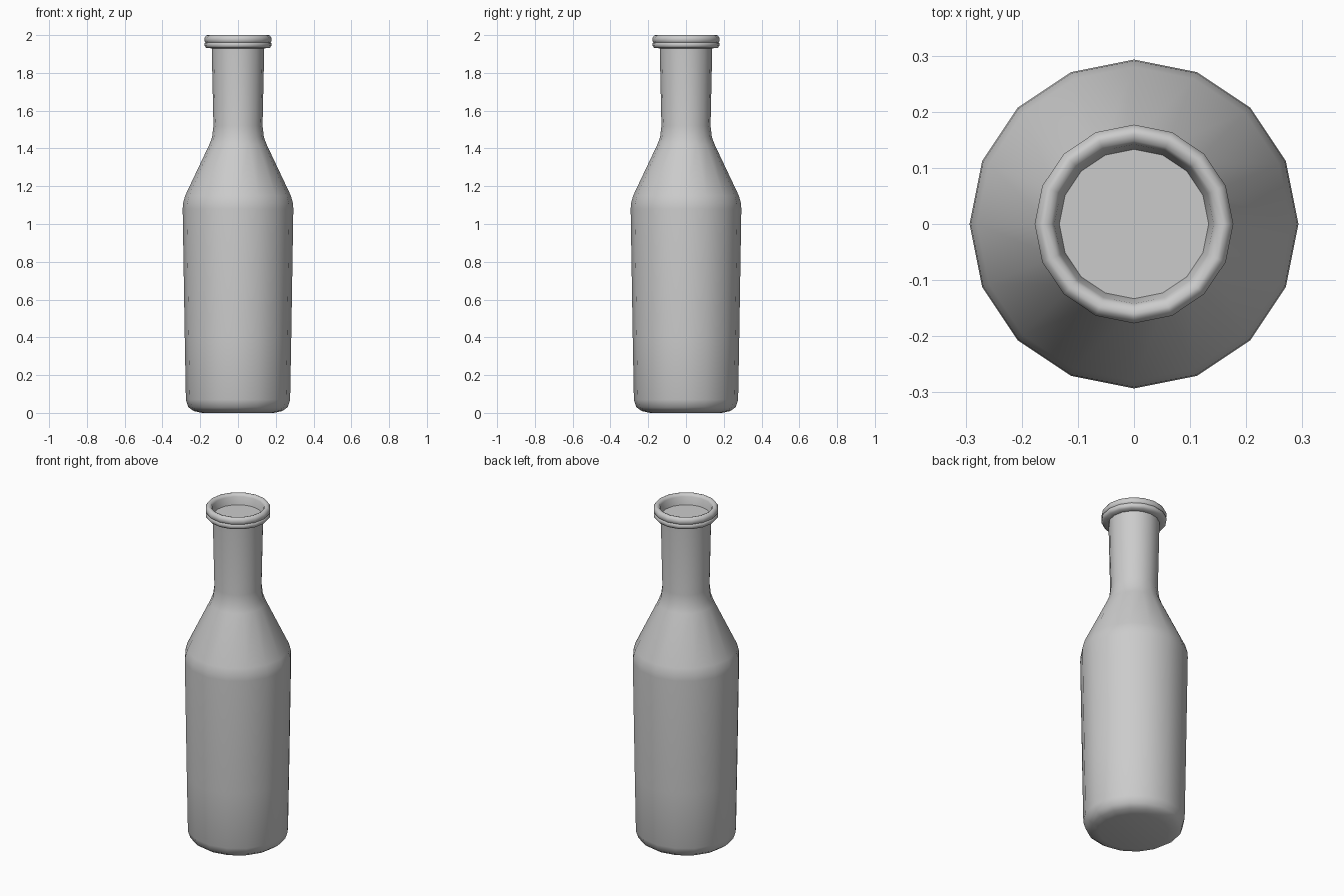
import bpy, bmesh, math

if "Cube" in bpy.data.objects:
    bpy.data.objects.remove(bpy.data.objects["Cube"])

SIDES = 16


def lathe(name, profile, angle):
    """Revolve (radius, z) points; cap both end rings that do not reach the axis."""
    bm = bmesh.new()
    rings = []
    for r, z in profile:
        rings.append([bm.verts.new((r * math.cos(2 * math.pi * i / SIDES),
                                    r * math.sin(2 * math.pi * i / SIDES), z))
                      for i in range(SIDES)])
    for low, high in zip(rings, rings[1:]):
        for i in range(SIDES):
            j = (i + 1) % SIDES
            bm.faces.new((low[i], low[j], high[j], high[i]))
    bm.faces.new(rings[0][::-1])
    bm.faces.new(rings[-1])
    mesh = bpy.data.meshes.new(name)
    bm.to_mesh(mesh)
    bm.free()
    obj = bpy.data.objects.new(name, mesh)
    bpy.context.collection.objects.link(obj)
    bpy.context.view_layer.objects.active = obj
    obj.select_set(True)
    bpy.ops.object.shade_smooth_by_angle(angle=math.radians(angle))
    obj.select_set(False)
    return obj


# Base, tapered body, shoulder, neck, grooved lip and recessed mouth
lathe("bottle", [
    (0.19, 0.0), (0.235, 0.01), (0.263, 0.03), (0.276, 0.07),
    (0.282, 0.4), (0.293, 1.08), (0.291, 1.11), (0.28, 1.15),
    (0.152, 1.42), (0.137, 1.46), (0.13, 1.52), (0.139, 1.93),
    (0.168, 1.932), (0.177, 1.943), (0.177, 1.957), (0.172, 1.962),
    (0.177, 1.968), (0.177, 1.985), (0.168, 1.998), (0.16, 2.0),
    (0.148, 1.996), (0.142, 1.985), (0.133, 1.94),
], 50)
